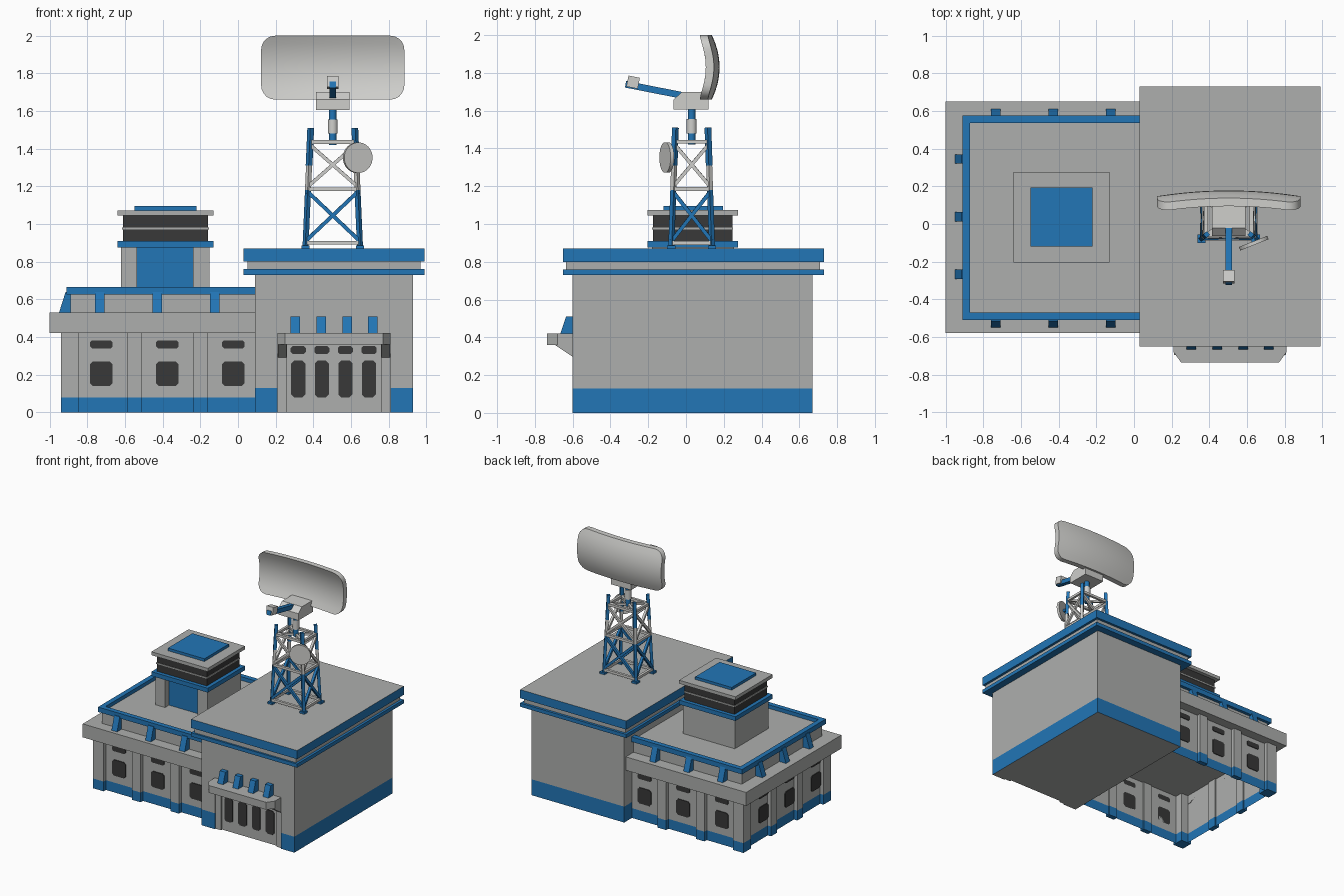
import bpy, bmesh, math
from mathutils import Vector, Matrix

if "Cube" in bpy.data.objects:
    bpy.data.objects.remove(bpy.data.objects["Cube"], do_unlink=True)


def material(name, rgb):
    m = bpy.data.materials.new(name)
    m.use_nodes = True
    m.diffuse_color = (*rgb, 1)
    m.node_tree.nodes["Principled BSDF"].inputs["Base Color"].default_value = (*rgb, 1)
    return m


GREY = material("concrete grey", (0.42, 0.43, 0.42))
LIGHT = material("light grey", (0.62, 0.62, 0.60))
BLUE = material("trim blue", (0.016, 0.18, 0.47))
DARK = material("dark glass", (0.04, 0.04, 0.04))


def finish(name, bm, *mats):
    bmesh.ops.recalc_face_normals(bm, faces=bm.faces)
    me = bpy.data.meshes.new(name)
    bm.to_mesh(me)
    bm.free()
    for m in mats:
        me.materials.append(m)
    ob = bpy.data.objects.new(name, me)
    bpy.context.collection.objects.link(ob)
    return ob


def box(name, mat, x, y, z, top=None, under=None, drop=""):
    """Box from ranges; top/under recolour those faces, drop removes them."""
    bm = bmesh.new()
    size = [r[1] - r[0] for r in (x, y, z)]
    mid = [(r[0] + r[1]) / 2 for r in (x, y, z)]
    bmesh.ops.create_cube(bm, size=1, matrix=Matrix.Translation(mid) @ Matrix.Diagonal((*size, 1)))
    bm.normal_update()
    up = [f for f in bm.faces if f.normal.z > 0.9]
    down = [f for f in bm.faces if f.normal.z < -0.9]
    for f in up:
        f.material_index = 1 if top else 0
    for f in down:
        f.material_index = 2 if under else 0
    gone = (up if "t" in drop else []) + (down if "b" in drop else [])
    bmesh.ops.delete(bm, geom=gone, context="FACES")
    return finish(name, bm, mat, top or mat, under or mat)


def prism(name, mat, pts, depth, matrix):
    """Polygon in local XY, extruded along local +Z, then placed."""
    bm = bmesh.new()
    face = bm.faces.new([bm.verts.new((a, b, 0)) for a, b in pts])
    out = bmesh.ops.extrude_face_region(bm, geom=[face])
    for v in out["geom"]:
        if isinstance(v, bmesh.types.BMVert):
            v.co.z += depth
    bm.transform(matrix)
    return finish(name, bm, mat)


def wall_frame(x, y, angle):
    """Local X along the wall, local Y up, local Z outward; angle 0 faces front."""
    return Matrix.Translation((x, y, 0)) @ Matrix.Rotation(angle, 4, "Z") @ Matrix.Rotation(math.pi / 2, 4, "X")


def window(name, frame, u, z0, z1, w, c=0.015):
    a = w / 2
    pts = [(u - a + c, z0), (u + a - c, z0), (u + a, z0 + c), (u + a, z1 - c),
           (u + a - c, z1), (u - a + c, z1), (u - a, z1 - c), (u - a, z0 + c)]
    prism(name, DARK, pts, 0.006, frame)


def bracket(name, mat, frame, u, w, pts):
    """Wedge whose profile is (outward, height), w wide along the wall."""
    turn = Matrix(((0, 0, 1, u - w / 2), (0, 1, 0, 0), (1, 0, 0, 0), (0, 0, 0, 1)))
    prism(name, mat, pts, w, frame @ turn)


def beams(name, mat, segments, w, sides=4):
    bm = bmesh.new()
    for p, q in segments:
        p, q = Vector(p), Vector(q)
        d = q - p
        m = Matrix.Translation((p + q) / 2) @ d.to_track_quat("Z", "Y").to_matrix().to_4x4()
        m = m @ Matrix.Rotation(math.pi / 4, 4, "Z")
        bmesh.ops.create_cone(bm, cap_ends=True, segments=sides, radius1=w, radius2=w, depth=d.length, matrix=m)
    return finish(name, bm, mat)


# Main hall: plinth, recessed entrance wall, corner piers, stepped roof
MX, MY = (0.09, 0.93), (-0.6, 0.67)
box("hall_plinth", BLUE, MX, (-0.565, 0.67), (0, 0.13), under=GREY)
box("hall_lower_wall", GREY, MX, (-0.565, 0.67), (0.13, 0.4))
box("hall_upper_wall", GREY, MX, MY, (0.4, 0.75))
for side, x in (("right", (0.09, 0.21)), ("left", (0.81, 0.93))):
    box(side + "_pier_plinth", BLUE, x, (-0.6, -0.56), (0, 0.13), under=GREY)
    box(side + "_pier", GREY, x, (-0.6, -0.56), (0.13, 0.4))
box("roof_lower_trim", BLUE, (0.03, 0.99), (-0.65, 0.73), (0.73, 0.76))
box("roof_middle_band", GREY, (0.05, 0.97), (-0.635, 0.71), (0.76, 0.8))
box("roof_upper_trim", BLUE, (0.03, 0.99), (-0.65, 0.73), (0.8, 0.87), top=GREY)

# Entrance: door wall, canopy and blue fins
box("entrance_wall", GREY, (0.21, 0.81), (-0.575, -0.55), (0, 0.4))
canopy = [(0.21, 0.6), (0.81, 0.6), (0.81, 0.68), (0.77, 0.735), (0.25, 0.735), (0.21, 0.68)]
prism("entrance_canopy", GREY, [(x, -y) for x, y in canopy], 0.06, Matrix.Translation((0, 0, 0.36)))
entry = wall_frame(0, -0.575, 0)
hall_front = wall_frame(0, -0.6, 0)
for u in (0.235, 0.785):
    box("entrance_jamb", GREY, (u - 0.025, u + 0.025), (-0.59, -0.56), (0, 0.36))
    bracket("canopy_support", GREY, entry, u, 0.045, [(0, 0.28), (0, 0.36), (0.12, 0.36)])
for i in range(4):
    u = 0.32 + i * 0.125
    window("door_glass", entry, u, 0.08, 0.275, 0.075)
    window("door_transom", entry, u, 0.31, 0.352, 0.08, 0.01)
    bracket("canopy_fin", BLUE, hall_front, 0.305 + i * 0.137, 0.05,
            [(0, 0.42), (0.065, 0.42), (0.035, 0.51), (0, 0.51)])

# Low wing: hollow recessed walls, ledge, upper storey band
box("wing_plinth", BLUE, (-0.91, 0.09), (-0.5, 0.57), (0, 0.08), drop="tb")
box("wing_wall", GREY, (-0.91, 0.09), (-0.5, 0.57), (0.08, 0.43), drop="tb")
box("wing_ledge", GREY, (-1.0, 0.09), (-0.58, 0.65), (0.42, 0.53))
box("wing_upper_wall", GREY, (-0.89, 0.09), (-0.49, 0.55), (0.53, 0.635))


def pillar(x, y):
    box("wing_pillar_plinth", BLUE, x, y, (0, 0.08))
    box("wing_pillar", GREY, x, y, (0.08, 0.42))


# Pillars along front and back, and down the side
for y in ((-0.53, -0.49), (0.56, 0.6)):
    for x in ((-0.85 + 0.263, -0.51), (-0.24, -0.163)):
        pillar(x, y)
for y in ((-0.53, -0.435), (0.505, 0.6)):
    pillar((-0.94, -0.845), y)
for y in ((-0.173, -0.096), (0.166, 0.243)):
    pillar((-0.94, -0.9), y)

# Wing windows and parapet brackets on the three open sides
wing_sides = [
    (wall_frame(0, -0.5, 0), wall_frame(0, -0.49, 0), 1),
    (wall_frame(0, 0.57, math.pi), wall_frame(0, 0.55, math.pi), -1),
    (wall_frame(-0.91, 0, -math.pi / 2), wall_frame(-0.89, 0, -math.pi / 2), 0),
]
for low, high, s in wing_sides:
    for i in range(3):
        u = s * (-0.725 + i * 0.35) if s else -0.304 + i * 0.339
        window("wing_window", low, u, 0.14, 0.27, 0.12)
        window("wing_vent", low, u, 0.34, 0.382, 0.12, 0.01)
        u = s * (-0.735 + i * 0.306) if s else -0.345 + i * 0.306
        bracket("parapet_bracket", BLUE, high, u, 0.05,
                [(-0.01, 0.53), (0.06, 0.53), (0.025, 0.64), (-0.01, 0.64)])

# Blue parapet, open toward the hall
box("parapet_front", BLUE, (-0.91, 0.09), (-0.51, -0.47), (0.625, 0.665))
box("parapet_back", BLUE, (-0.91, 0.09), (0.535, 0.575), (0.625, 0.665))
box("parapet_side", BLUE, (-0.91, -0.87), (-0.47, 0.535), (0.625, 0.665))

# Control cab on the wing roof
box("cab_base", GREY, (-0.62, -0.15), (-0.12, 0.255), (0.63, 0.88))
for x in ((-0.62, -0.535), (-0.24, -0.15)):
    box("cab_base_pier", GREY, x, (-0.18, -0.11), (0.63, 0.88))
box("cab_door_panel", BLUE, (-0.535, -0.24), (-0.128, -0.119), (0.635, 0.88))
CX, CY = (-0.64, -0.13), (-0.205, 0.275)
box("cab_floor_trim", BLUE, CX, CY, (0.875, 0.91))
box("cab_glass", DARK, (-0.61, -0.16), (-0.175, 0.245), (0.91, 1.045))
box("cab_window_rail", GREY, (-0.615, -0.155), (-0.18, 0.25), (0.972, 0.982))
box("cab_roof", GREY, CX, CY, (1.045, 1.073))
box("cab_roof_cap", BLUE, (-0.55, -0.22), (-0.12, 0.195), (1.073, 1.095))

# Lattice tower: tapering legs, rails and cross braces
TX, TY = 0.503, 0.03


def corner(k, z):
    sx, sy = ((-1, -1), (1, -1), (1, 1), (-1, 1))[k % 4]
    t = (z - 0.87) / 0.64
    return (TX + sx * (0.145 - 0.028 * t), TY + sy * (0.108 - 0.022 * t), z)


def legs(z0, z1):
    return [(corner(k, z0), corner(k, z1)) for k in range(4)]


def rails(z):
    return [(corner(k, z), corner(k + 1, z)) for k in range(4)]


def crosses(z0, z1):
    return [(corner(k + a, z0), corner(k + 1 - a, z1)) for k in range(4) for a in (0, 1)]


beams("tower_lower_legs", BLUE, legs(0.87, 1.18), 0.016)
beams("tower_middle_legs", LIGHT, legs(1.18, 1.31), 0.016)
beams("tower_upper_legs", BLUE, legs(1.31, 1.51), 0.018)
beams("tower_rails", LIGHT, rails(0.9) + rails(1.185) + rails(1.435), 0.014)
beams("tower_lower_braces", BLUE, crosses(0.91, 1.17), 0.014)
beams("tower_upper_braces", LIGHT, crosses(1.2, 1.42), 0.013)
for k in range(4):
    x, y, z = corner(k, 0.87)
    box("tower_foot", BLUE, (x - 0.022, x + 0.022), (y - 0.022, y + 0.022), (0.87, 0.885))
beams("tower_top_struts", LIGHT, [(corner(k, 1.435), corner(k + 2, 1.435)) for k in (0, 1)], 0.012)

# Rotating mast, head and feed arm
beams("mast", BLUE, [((TX, TY, 1.42), (TX, TY, 1.61))], 0.02, 12)
beams("mast_coupling", LIGHT, [((TX, TY, 1.48), (TX, TY, 1.555))], 0.027, 12)
bracket("radar_head", LIGHT, wall_frame(0, TY, 0), TX, 0.18,
        [(-0.09, 1.605), (0.095, 1.605), (0.095, 1.66), (0.05, 1.7), (-0.09, 1.7)])
beams("feed_arm", BLUE, [((TX, 0.01, 1.675), (TX, -0.32, 1.74))], 0.025)
beams("feed_horn", LIGHT, [((TX, -0.31, 1.757), (TX, -0.25, 1.745))], 0.042)

# Curved main reflector: rounded panel bent backwards at the centre
W, H, R = 0.38, 0.17, 0.075
bm = bmesh.new()
cols, rows = 24, 8
grid = []
for i in range(cols + 1):
    u = -math.cos(math.pi * i / cols) * W
    inset = max(0, abs(u) - (W - R))
    half = H - R + math.sqrt(max(0, R * R - inset * inset))
    line = []
    for j in range(rows + 1):
        v = half * (2 * j / rows - 1)
        line.append(bm.verts.new((TX + u, 0.135 - 0.21 * u * u - 1.4 * v * v, 1.83 + v)))
    grid.append(line)
for i in range(cols):
    for j in range(rows):
        bm.faces.new((grid[i][j], grid[i + 1][j], grid[i + 1][j + 1], grid[i][j + 1]))
out = bmesh.ops.extrude_face_region(bm, geom=bm.faces[:])
for v in out["geom"]:
    if isinstance(v, bmesh.types.BMVert):
        v.co.y += 0.043
reflector = finish("reflector", bm, LIGHT)

# Small side dish
c, n = Vector((0.635, -0.1, 1.352)), Vector((0.37, -0.93, 0))
dish = beams("side_dish", LIGHT, [(c - n * 0.008, c + n * 0.012)], 0.081, 28)
beams("side_dish_mount", BLUE, [(c, corner(1, 1.352))], 0.014)

for ob in (reflector, dish, bpy.data.objects["mast"], bpy.data.objects["mast_coupling"]):
    bpy.ops.object.select_all(action="DESELECT")
    ob.select_set(True)
    bpy.context.view_layer.objects.active = ob
    bpy.ops.object.shade_smooth_by_angle(angle=math.radians(35))
